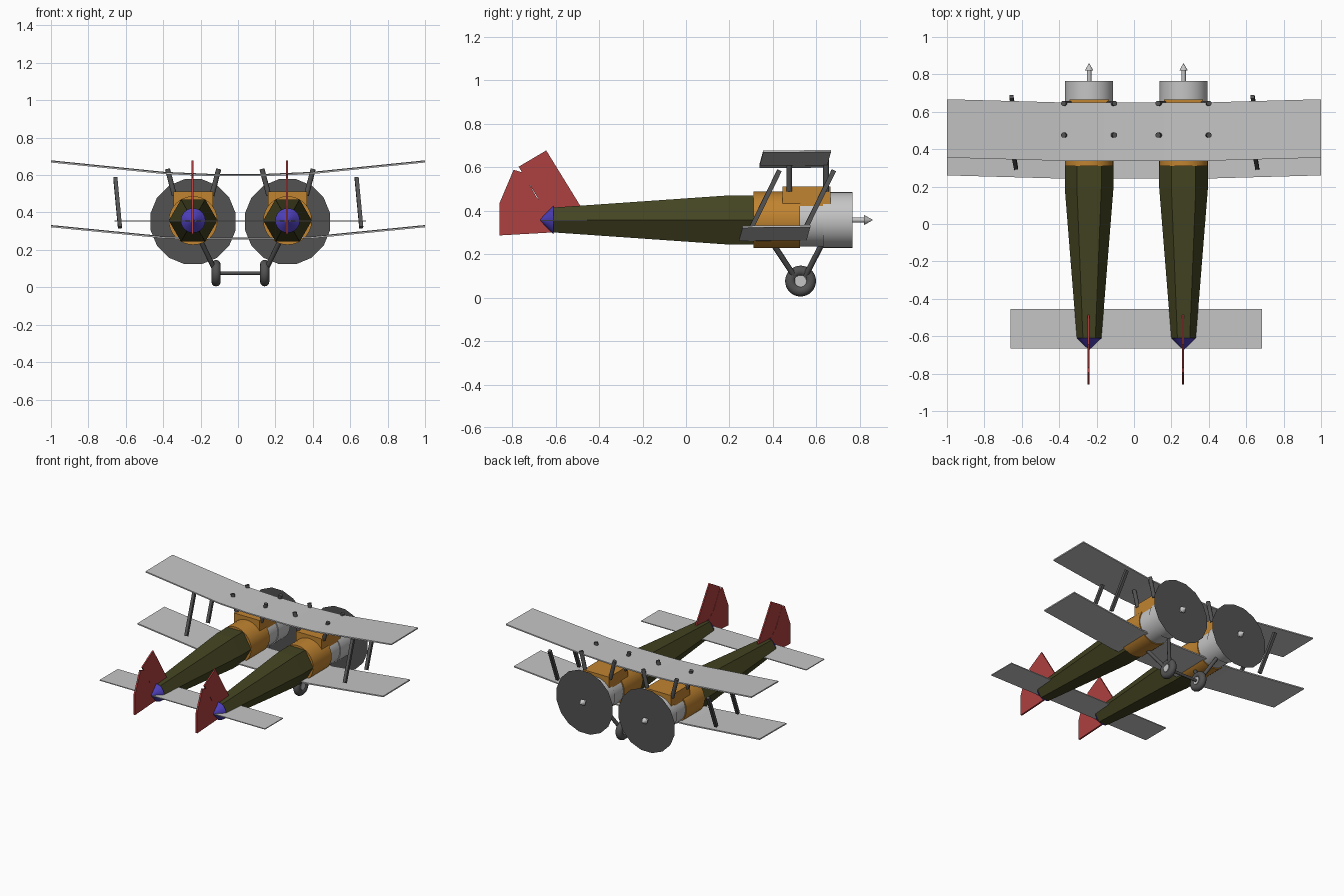
import bpy, bmesh, math
from mathutils import Vector

if "Cube" in bpy.data.objects:
    bpy.data.objects.remove(bpy.data.objects["Cube"])


def material(name, r, g, b):
    m = bpy.data.materials.new(name)
    m.use_nodes = True
    m.diffuse_color = (r, g, b, 1)
    m.node_tree.nodes["Principled BSDF"].inputs["Base Color"].default_value = (r, g, b, 1)
    return m


GREY = material("light grey", .56, .56, .56)
DARK = material("dark grey", .085, .085, .085)
ORANGE = material("ochre orange", .53, .23, .03)
GREEN = material("olive green", .057, .057, .016)
RED = material("red", .42, .05, .05)
BLUE = material("blue", .075, .05, .5)


def finish(name, bm, mat, smooth=False):
    bmesh.ops.recalc_face_normals(bm, faces=bm.faces)
    mesh = bpy.data.meshes.new(name)
    bm.to_mesh(mesh)
    bm.free()
    mesh.materials.append(mat)
    ob = bpy.data.objects.new(name, mesh)
    bpy.context.collection.objects.link(ob)
    if smooth:
        bpy.ops.object.select_all(action='DESELECT')
        ob.select_set(True)
        bpy.context.view_layer.objects.active = ob
        bpy.ops.object.shade_smooth_by_angle(angle=math.radians(35))
    return ob


def loft(name, rings, mat, smooth=False):
    """Skin a list of equal-length point rings and cap both ends."""
    bm = bmesh.new()
    rows = [[bm.verts.new(p) for p in ring] for ring in rings]
    n = len(rows[0])
    for a, b in zip(rows, rows[1:]):
        for i in range(n):
            j = (i + 1) % n
            bm.faces.new((a[i], a[j], b[j], b[i]))
    bm.faces.new(rows[0])
    bm.faces.new(rows[-1])
    return finish(name, bm, mat, smooth)


def turned(name, x, z, profile, sides, mat, smooth=True):
    """Body of revolution along y from (y, radius) pairs."""
    angles = [math.tau * i / sides for i in range(sides)]
    rings = [[(x + r * math.cos(a), y, z + r * math.sin(a)) for a in angles]
             for y, r in profile]
    return loft(name, rings, mat, smooth)


def rod(name, a, b, r, mat, sides=12):
    a, b = Vector(a), Vector(b)
    d = (b - a).normalized()
    u = d.orthogonal().normalized()
    v = d.cross(u)
    ring = [r * (math.cos(math.tau * i / sides) * u + math.sin(math.tau * i / sides) * v)
            for i in range(sides)]
    return loft(name, [[p + o for o in ring] for p in (a, b)], mat, sides > 4)


def box(name, lo, hi, mat):
    rings = [[(lo[0], lo[1], z), (hi[0], lo[1], z), (hi[0], hi[1], z), (lo[0], hi[1], z)]
             for z in (lo[2], hi[2])]
    return loft(name, rings, mat)


def fin(name, x, outline, half):
    return loft(name, [[(x + s * half, y, z) for y, z in outline] for s in (-1, 1)], RED)


MID, GAP, Z = .0125, .2525, .357      # airframe centre, fuselage offset, thrust line

for side, word in ((-1, "right"), (1, "left")):
    x = MID + side * GAP
    # Fuselage and nose
    turned(word + "_fuselage", x, Z, [(-.61, .066), (.19, .13), (.31, .13)], 6, GREEN, False)
    turned(word + "_tail_cone", x, Z, [(-.67, .004), (-.61, .066)], 24, BLUE)
    turned(word + "_cockpit_ring", x, Z, [(.31, .13), (.525, .13)], 32, ORANGE)
    box(word + "_cockpit_block", (x - .105, .445, .4), (x + .105, .665, .511), ORANGE)
    turned(word + "_engine", x, Z, [(.525, .123), (.63, .123)], 32, GREY)
    turned(word + "_cowl", x, Z, [(.63, .129), (.765, .129)], 32, GREY)

    # Propeller shaft, spinner and spinning disc
    turned(word + "_shaft", x, Z, [(.76, .012), (.825, .012)], 16, GREY)
    turned(word + "_spinner", x, Z, [(.82, .023), (.857, .002)], 16, GREY)
    bm = bmesh.new()
    bm.faces.new([bm.verts.new((x + .232 * math.sin(math.tau * (i + .5) / 16), .8,
                                Z - .006 + .232 * math.cos(math.tau * (i + .5) / 16)))
                  for i in range(16)])
    finish(word + "_propeller_disc", bm, DARK)

    # Fin and rudder
    fx = x - .003
    fin(word + "_fin", fx, [(-.77, .602), (-.643, .677), (-.485, .42), (-.485, .39),
                            (-.64, .39)], .005)
    fin(word + "_rudder", fx, [(-.793, .588), (-.857, .437), (-.857, .286), (-.61, .3),
                               (-.61, .4), (-.687, .46), (-.75, .575)], .006)

    # Cabane struts
    for edge, way in ((-1, "outer"), (1, "inner")):
        for y, place in ((.475, "rear"), (.645, "front")):
            rod(f"{word}_{way}_{place}_cabane", (x + edge * .1, y, .49),
                (x + edge * .137, y, .633), .014, DARK)

    # Interplane struts
    sx = side * .645
    for y, place in ((.3, "rear"), (.55, "front")):
        rod(f"{word}_{place}_wing_strut", (sx + .014, y, .32), (sx - .011, y + .13, .585),
            .015, DARK, 4)

    # Wheel, hub and landing legs
    wx = MID + side * .13
    bm = bmesh.new()
    n, m = 32, 12
    grid = [[bm.verts.new((wx + .025 * math.sin(math.tau * j / m),
                           .527 + (.046 + .025 * math.cos(math.tau * j / m)) * math.cos(math.tau * i / n),
                           .076 + (.046 + .025 * math.cos(math.tau * j / m)) * math.sin(math.tau * i / n)))
             for j in range(m)] for i in range(n)]
    for i in range(n):
        for j in range(m):
            k, l = (i + 1) % n, (j + 1) % m
            bm.faces.new((grid[i][j], grid[k][j], grid[k][l], grid[i][l]))
    finish(word + "_tyre", bm, DARK, True)
    rod(word + "_hub", (wx - .02, .527, .076), (wx + .02, .527, .076), .027, GREY, 20)
    for y, place in ((.395, "rear"), (.63, "front")):
        rod(f"{word}_{place}_leg", (MID + side * .215, y, .255),
            (wx, .527 + (y - .527) * .12, .08), .013, DARK)

# Axle
rod("axle", (MID - .13, .527, .076), (MID + .13, .527, .076), .01, DARK)


def wing(name, back, low, mid, tip):
    """Thin plank with slight centre droop and raised outer panels."""
    rings = []
    for x in (-1, -.39, -.16, .16, .39, 1):
        a = abs(x)
        z = tip if a == 1 else mid if a > .3 else low
        y = back + (.017 if a == 1 else 0)
        rings.append([(x, y, z - .005), (x, y + .312, z - .002),
                      (x, y + .312, z + .007), (x, y, z + .004)])
    return loft(name, rings, GREY)


# Wings and tailplane
wing("upper_wing", .338, .6, .61, .672)
wing("lower_wing", .243, .26, .266, .326)
box("tailplane", (-.66, -.665, .352), (.685, -.455, .358), GREY)
